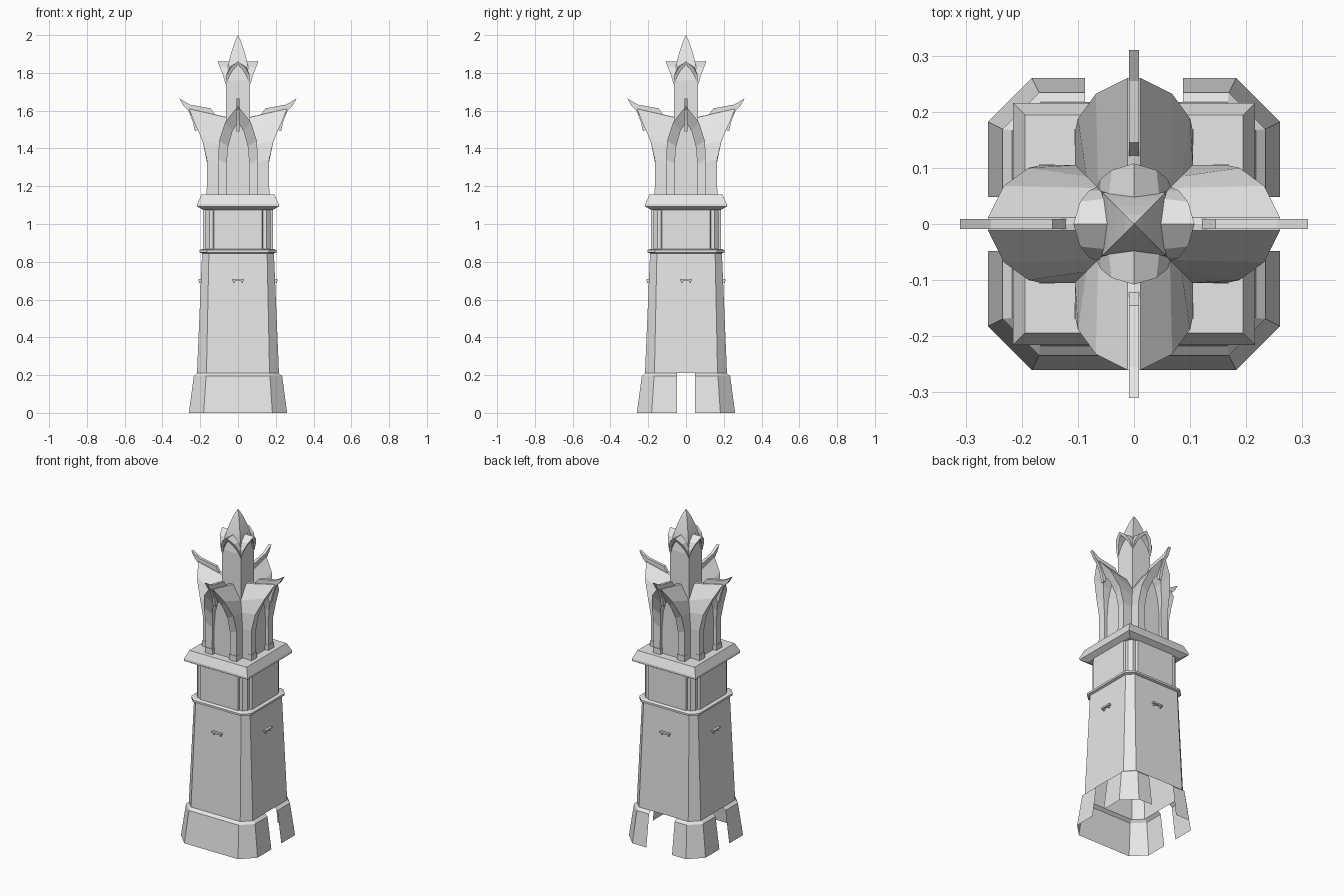
import bpy, bmesh
from math import pi
from mathutils import Matrix, Vector

cube = bpy.data.objects.get("Cube")
if cube:
    bpy.data.objects.remove(cube, do_unlink=True)

stone = bpy.data.materials.new("pale_stone")
stone.use_nodes = True
stone.diffuse_color = (0.8, 0.8, 0.8, 1)
stone.node_tree.nodes["Principled BSDF"].inputs["Base Color"].default_value = (0.8, 0.8, 0.8, 1)


def finish(name, bm, recalc=True):
    bmesh.ops.remove_doubles(bm, verts=bm.verts, dist=0.0005)
    bmesh.ops.dissolve_degenerate(bm, edges=bm.edges, dist=0.0003)
    if recalc:
        bmesh.ops.recalc_face_normals(bm, faces=bm.faces)
    mesh = bpy.data.meshes.new(name)
    bm.to_mesh(mesh)
    bm.free()
    mesh.materials.append(stone)
    obj = bpy.data.objects.new(name, mesh)
    bpy.context.collection.objects.link(obj)
    return obj


def plan(h, c):
    """Square of half width h with corners cut back by c."""
    corner = [(h, h - c), (h - c, h)] if c else [(h, h)]
    return notched(corner)


def notched(corner):
    """Repeat one corner outline around all four corners."""
    pts = []
    for k in range(4):
        turn = Matrix.Rotation(k * pi / 2, 2)
        pts += [turn @ Vector(p) for p in corner]
    return pts


def tower(name, layers, top=True, bottom=True):
    """Stack plan outlines given as (outline, height)."""
    bm = bmesh.new()
    rings = [[bm.verts.new((p.x, p.y, z)) for p in pts] for pts, z in layers]
    for a, b in zip(rings, rings[1:]):
        for i in range(len(a)):
            j = (i + 1) % len(a)
            bm.faces.new((a[i], a[j], b[j], b[i]))
    if top:
        bm.faces.new(rings[-1])
    if bottom:
        bm.faces.new(rings[0][::-1])
    return bm


def four_arms(name, rows):
    """Sheet through rows of (out, side, z), mirrored and turned to four sides."""
    bm = bmesh.new()
    for k in range(4):
        turn = Matrix.Rotation(k * pi / 2, 3, 'Z')
        for s in (1, -1):
            grid = [[bm.verts.new(turn @ Vector((u, s * v, z))) for u, v, z in r] for r in rows]
            for lo, hi in zip(grid, grid[1:]):
                for i in range(len(lo) - 1):
                    f = [lo[i], lo[i + 1], hi[i + 1], hi[i]]
                    bm.faces.new(f if s > 0 else f[::-1])
    return finish(name, bm, recalc=False)


def four_boxes(name, boxes):
    """Boxes given as (centre, size), turned to four sides."""
    bm = bmesh.new()
    for k in range(4):
        turn = Matrix.Rotation(k * pi / 2, 4, 'Z')
        for c, size in boxes:
            m = turn @ Matrix.Translation(c) @ Matrix.Diagonal((*size, 1))
            bmesh.ops.create_cube(bm, size=1, matrix=m)
    return finish(name, bm)


# Open skirt with doorways on the left, right and back
bm = tower("skirt", [(plan(0.26, 0.078), 0), (plan(0.234, 0.065), 0.195),
                     (plan(0.217, 0.05), 0.21)], top=False, bottom=False)
SIDE, BACK = 0.048, 0.087
for axis, d in ((0, BACK), (0, -BACK), (1, SIDE), (1, -SIDE)):
    n = Vector((0, 0, 0))
    n[axis] = 1
    bmesh.ops.bisect_plane(bm, geom=bm.verts[:] + bm.edges[:] + bm.faces[:],
                           plane_co=n * d, plane_no=n)
gaps = []
for f in bm.faces:
    c = f.calc_center_median()
    if abs(c.y) < SIDE or (abs(c.x) < BACK and c.y > 0):
        gaps.append(f)
bmesh.ops.delete(bm, geom=gaps, context='FACES')
finish("skirt", bm)

# Tapered body, band, panelled upper stage and cornice
finish("tower_body", tower("b", [(plan(0.217, 0.05), 0.21), (plan(0.19, 0.036), 0.85)],
                           top=False, bottom=False))
finish("band", tower("r", [(plan(0.19, 0.036), 0.845), (plan(0.203, 0.04), 0.85),
                           (plan(0.203, 0.04), 0.862), (plan(0.188, 0.035), 0.868)]))
stage = notched([(0.185, 0.128), (0.172, 0.132), (0.172, 0.152),
                 (0.152, 0.172), (0.132, 0.172), (0.128, 0.185)])
finish("upper_stage", tower("u", [(stage, 0.865), (stage, 1.08)], top=False, bottom=False))
finish("cornice", tower("c", [(plan(0.185, 0), 1.075), (plan(0.216, 0), 1.093),
                              (plan(0.216, 0), 1.106), (plan(0.194, 0), 1.155)]))

# Small slot brackets on each face
four_boxes("slot_brackets", [((0.203, 0, 0.703), (0.014, 0.066, 0.01)),
                             ((0.2, 0.022, 0.694), (0.012, 0.008, 0.012)),
                             ((0.2, -0.022, 0.694), (0.012, 0.008, 0.012))])

# Lantern: panel, arch reveal, arch rib, then sweeping hood back to the valley
W = 0.145
# inner side, inner out, outer out, outer side, back out, back side, rib z, outer z, back z
lantern = [
    (0.06, 0.165, 0.165, 0.105, 0.105, 0.105, 1.155, 1.155, 1.155),
    (0.06, 0.163, 0.165, 0.105, 0.105, 0.105, 1.32, 1.34, 1.33),
    (0.052, 0.175, 0.188, 0.1, 0.085, 0.085, 1.41, 1.44, 1.42),
    (0.03, 0.198, 0.232, 0.068, 0.064, 0.064, 1.49, 1.54, 1.48),
    (0, 0.222, 0.26, 0.012, 0.064, 0.012, 1.54, 1.61, 1.565),
]
rows = [[(W, 0, zi), (W, vi, zi), (ui, vi, zi), (uo, vo, zo), (ub, vb, zb)]
        for vi, ui, uo, vo, ub, vb, zi, zo, zb in lantern]
rows.append([(W, 0, 1.54), (W, 0, 1.54), (0.222, 0, 1.54), (0.26, 0, 1.612), (0.064, 0, 1.567)])
four_arms("lantern_hoods", rows)
four_boxes("arch_feet", [((0.155, s * 0.082, 1.172), (0.026, 0.05, 0.034)) for s in (1, -1)])

# Curved crest blades on each hood ridge
crest = [(0.115, 1.57), (0.145, 1.612), (0.215, 1.625), (0.255, 1.632), (0.31, 1.665),
         (0.288, 1.625), (0.262, 1.6), (0.24, 1.545), (0.228, 1.49), (0.212, 1.5),
         (0.205, 1.56)]
bm = bmesh.new()
for k in range(4):
    turn = Matrix.Rotation(k * pi / 2, 3, 'Z')
    face = bm.faces.new([bm.verts.new(turn @ Vector((u, -0.009, z))) for u, z in crest])
    out = bmesh.ops.extrude_face_region(bm, geom=[face])["geom"]
    bmesh.ops.translate(bm, vec=turn @ Vector((0, 0.018, 0)),
                        verts=[v for v in out if isinstance(v, bmesh.types.BMVert)])
finish("crest_blades", bm)

# Square shaft, its small pointed hoods, and the spire
finish("shaft", tower("s", [(plan(0.064, 0), 1.4), (plan(0.064, 0), 1.76),
                            (plan(0.055, 0), 1.82)], bottom=False))
four_arms("shaft_hoods", [
    [(0.06, 0.06, 1.74), (0.064, 0.058, 1.74), (0.066, 0.066, 1.74), (0.064, 0.064, 1.74)],
    [(0.06, 0.044, 1.79), (0.076, 0.044, 1.785), (0.08, 0.06, 1.79), (0.06, 0.06, 1.79)],
    [(0.055, 0.026, 1.82), (0.088, 0.026, 1.815), (0.096, 0.04, 1.83), (0.05, 0.045, 1.83)],
    [(0.05, 0, 1.845), (0.1, 0, 1.842), (0.108, 0, 1.86), (0.035, 0, 1.86)]])
finish("spire", tower("p", [(plan(h, 0), z) for h, z in
                            ((0.06, 1.77), (0.056, 1.82), (0.046, 1.87), (0.032, 1.92),
                             (0.017, 1.965), (0.0008, 2.0))]))
